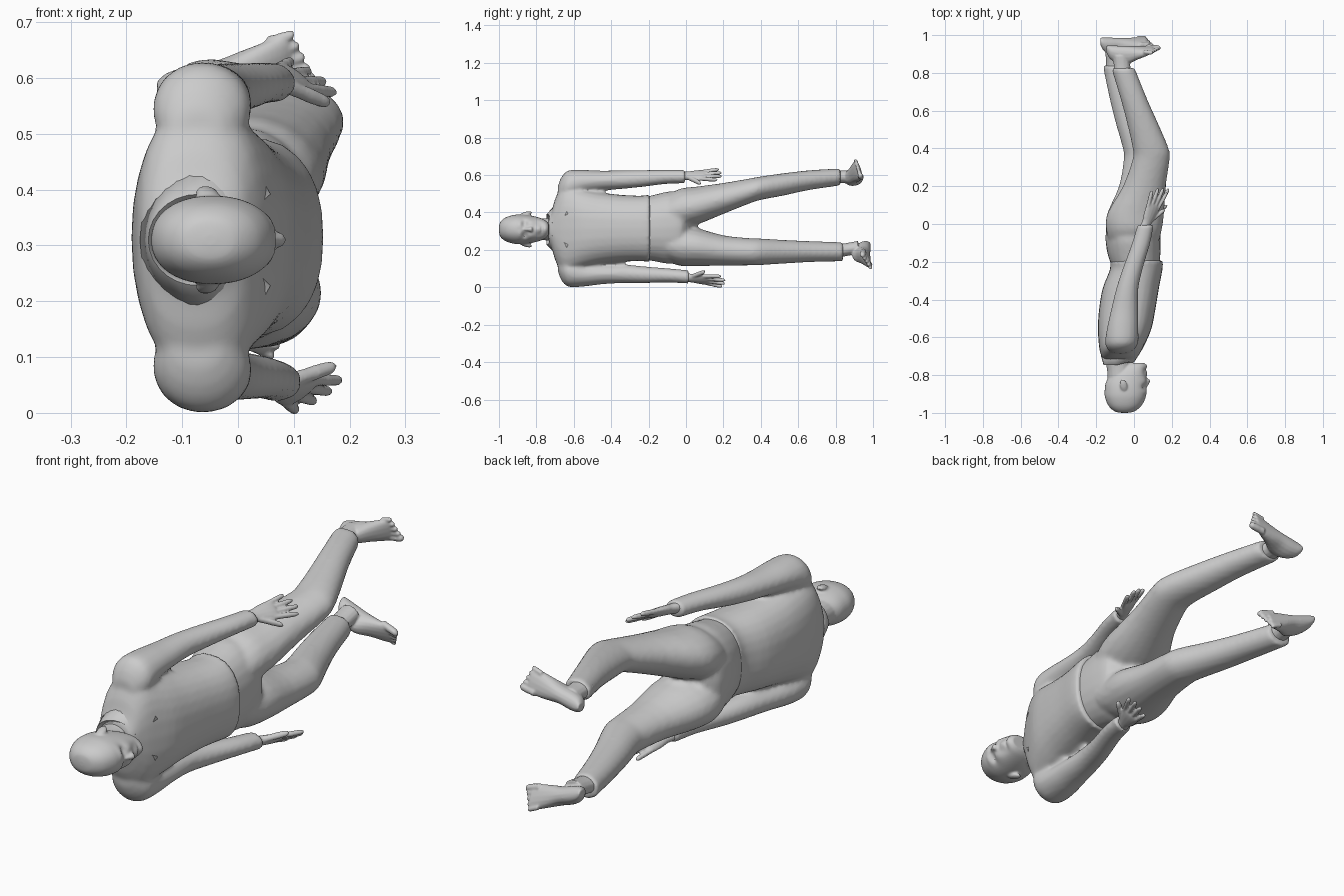
import bpy, bmesh, math
from mathutils import Vector as Vec

if "Cube" in bpy.data.objects:
    bpy.data.objects.remove(bpy.data.objects["Cube"])

X, Z = Vec((1, 0, 0)), Vec((0, 0, 1))
MID = 0.31  # body centre line height


def finish(name, bm, angle=50):
    bmesh.ops.recalc_face_normals(bm, faces=bm.faces)
    me = bpy.data.meshes.new(name)
    bm.to_mesh(me)
    bm.free()
    ob = bpy.data.objects.new(name, me)
    bpy.context.collection.objects.link(ob)
    bpy.ops.object.select_all(action='DESELECT')
    ob.select_set(True)
    bpy.context.view_layer.objects.active = ob
    bpy.ops.object.shade_smooth_by_angle(angle=math.radians(angle))
    return ob


def fuse(name, obs, voxel, rounds):
    """Weld overlapping parts into one soft surface."""
    bpy.ops.object.select_all(action='DESELECT')
    for o in obs:
        o.select_set(True)
    bpy.context.view_layer.objects.active = obs[0]
    bpy.ops.object.join()
    ob = bpy.context.object
    ob.name = name
    ob.modifiers.clear()
    m = ob.modifiers.new("weld", 'REMESH')
    m.mode, m.voxel_size, m.use_smooth_shade = 'VOXEL', voxel, True
    m = ob.modifiers.new("soften", 'SMOOTH')
    m.factor, m.iterations = .5, rounds


def smooth(rows, steps):
    """Catmull-Rom interpolation of section rows."""
    out = []
    for i in range(len(rows) - 1):
        p0, p1, p2 = rows[max(i - 1, 0)], rows[i], rows[i + 1]
        p3 = rows[min(i + 2, len(rows) - 1)]
        for s in range(steps):
            t = s / steps
            out.append([0.5 * (2 * b + (c - a) * t + (2 * a - 5 * b + 4 * c - d) * t * t
                        + (3 * b - a - 3 * c + d) * t ** 3) for a, b, c, d in zip(p0, p1, p2, p3)])
    return out + [list(rows[-1])]


def tube(name, rows, u=X, v=Z, n=20, e=1.0, steps=3, warp=None):
    """Loft rows of (x, y, z, half size along u, half size along v)."""
    bm = bmesh.new()
    rings = []
    for x, y, z, a, b in smooth(rows, steps):
        ring = []
        for k in range(n):
            t = 2 * math.pi * k / n
            c, s = math.cos(t), math.sin(t)
            c, s = math.copysign(abs(c) ** e, c), math.copysign(abs(s) ** e, s)
            p = Vec((x, y, z)) + u * (a * c) + v * (b * s)
            ring.append(bm.verts.new(warp(p) if warp else p))
        rings.append(ring)
    for r, q in zip(rings, rings[1:]):
        for k in range(n):
            bm.faces.new((r[k], r[(k + 1) % n], q[(k + 1) % n], q[k]))
    bm.faces.new(rings[0])
    bm.faces.new(rings[-1])
    return finish(name, bm)


def ball(name, loc, size, rot=(0, 0, 0)):
    bpy.ops.mesh.primitive_uv_sphere_add(segments=16, ring_count=10, radius=1, location=loc, rotation=rot)
    ob = bpy.context.object
    ob.name, ob.scale = name, size
    bpy.ops.object.shade_smooth()
    return ob


def digit(name, base, tip, r, u, v):
    """Finger or toe with a rounded tip."""
    base, tip = Vec(base), Vec(tip)
    rows = [(*base.lerp(tip, t), r * k, r * k) for t, k in
            ((0, 1), (.35, .95), (.5, 1), (.85, .9), (.95, .65), (1, .2))]
    return tube(name, rows, u, v, n=10, steps=1)


# trouser seat and legs
seat = tube("seat", [(.01, -.23, .315, .125, .165), (0, -.16, .317, .14, .18), (-.005, -.08, .32, .146, .194),
            (-.005, -.02, .325, .137, .17), (-.01, .02, .327, .09, .09)], n=24, e=.9)
up = tube("leg", [(0, -.1, .4, .13, .09), (.0, -.03, .42, .148, .108), (.01, .06, .437, .15, .102),
     (.055, .2, .475, .114, .083), (.09, .34, .515, .099, .067), (.088, .4, .53, .096, .063),
     (.05, .52, .55, .084, .06), (0, .66, .573, .071, .053), (-.058, .825, .59, .063, .046)])
lo = tube("leg", [(0, -.1, .23, .13, .09), (-.005, -.03, .222, .146, .108), (.005, .06, .215, .146, .102),
     (.03, .2, .197, .11, .081), (.04, .34, .19, .095, .073), (.032, .4, .19, .091, .071),
     (-.015, .53, .19, .081, .063), (-.06, .67, .191, .071, .056), (-.105, .84, .19, .061, .051)])
fuse("trousers", [seat, up, lo], .011, 5)


# feet with ankles and toes
def foot(name, heel, toe, w, leg_end, ankle):
    heel, toe, w = Vec(heel), Vec(toe), Vec(w).normalized()
    d = toe - heel
    h = Vec((0, -w.z, w.y)) * (1 if -w.z > 0 else -1)  # points to the sole
    rows = []
    for t, a, b in ((0, .014, .02), (.06, .03, .035), (.2, .038, .048), (.38, .038, .05),
                    (.55, .045, .036), (.72, .051, .024), (.82, .05, .016), (.87, .042, .01)):
        rows.append((*(heel + d * t - h * b), a, b))
    parts = [tube(name, rows, w, h, n=16, e=.9)]
    for i in range(5):
        r = (.016, .012, .0115, .011, .011)[i]
        off = w * (-.039 + .021 * i) - h * .013
        parts.append(digit("toe", heel + d * (.76 - .015 * i) + off,
                           heel + d * (1.02 - .035 * i) + off * 1.1, r, w, h))
    a, b = Vec(leg_end), Vec(ankle)
    parts.append(tube("ankle", [(*a, .05, .038), (*a.lerp(b, .5), .044, .035), (*b, .046, .036)], n=14))
    fuse(name, parts, .0045, 4)


foot("upper_foot", (-.145, .945, .585), (.135, .933, .642), (0, -.3, .95), (-.058, .78, .59), (-.068, .89, .592))
foot("lower_foot", (-.178, .985, .238), (.1, .975, .14), (0, .45, -.9), (-.1, .79, .19), (-.108, .92, .213))


# sleeves and hands, upper side then mirrored lower side
def side(p, low):
    x, y, z = p
    if not low:
        return (x, y, z)
    bump = .024 * math.exp(-((y + .3) / .22) ** 2)
    far = max(0, min(1, (y + .25) / .15))
    return (x + .01 * far, y + .02 * far, .625 - z + bump + .018 * far)


sleeves = []
for low in (False, True):
    pre = "lower_" if low else "upper_"
    arm = [(-.072, -.685, .5, .04, .04), (-.07, -.668, .52, .066, .066), (-.065, -.63, .542, .088, .083),
           (-.06, -.55, .563, .083, .065), (-.05, -.45, .57, .071, .054), (-.035, -.34, .576, .059, .05),
           (-.005, -.23, .582, .053, .045), (.035, -.11, .59, .049, .038), (.062, -.005, .592, .044, .036)]
    sleeves.append(tube("sleeve", [(*side(r[:3], low), r[3], r[4]) for r in arm], n=18))
    s = -1 if low else 1
    d = Vec((.38, .92, -.1 if low else .03)).normalized()
    w = Vec((.75, -.3, -.6 * s))               # across the palm, towards the thumb
    w = (w - d * w.dot(d)).normalized()
    nrm = w.cross(d).normalized()
    wrist = Vec(side((.06, -.01, .596), low))
    rows = [(*(wrist + d * t), a, b) for t, a, b in
            ((-.03, .029, .024), (.02, .028, .02), (.05, .036, .019), (.09, .043, .017), (.115, .042, .013), (.125, .036, .008))]
    parts = [tube("palm", rows, w, nrm, n=14)]
    for i in range(4):
        off = .031 - .021 * i
        length = (.207, .222, .212, .187)[i]
        parts.append(digit("finger", wrist + d * .1 + w * off, wrist + d * length + w * off * 1.5, .0112, w, nrm))
    parts.append(digit("thumb", wrist + d * .035 + w * .02, wrist + d * .12 + w * .075, .014, w, nrm))
    fuse(pre + "hand", parts, .0042, 3)

# shirt: body welded to the sleeves
body = tube("body", [(-.075, -.735, MID, .075, .065), (-.075, -.715, MID, .087, .11),
     (-.075, -.695, MID, .1, .175), (-.067, -.65, .312, .118, .24), (-.05, -.56, .314, .141, .216),
     (-.037, -.46, .315, .149, .193), (-.017, -.34, .315, .149, .179),
     (.012, -.24, .315, .139, .175), (.012, -.193, .315, .141, .182)], n=28, e=.85)
fuse("shirt", [body] + sleeves, .01, 5)


# head with modelled face
def face(p):
    q = p.copy()
    if p.x > 0:
        def g(y, z, sy, sz):
            return math.exp(-((p.y - y) / sy) ** 2 - ((abs(p.z - MID) - z) / sz) ** 2)
        q.x += (-.015 * g(-.862, .03, .014, .018) + .006 * g(-.888, .028, .012, .03)
                + .005 * g(-.83, .04, .02, .018) - .005 * g(-.785, .028, .02, .015)
                + .007 * g(-.752, 0, .012, .02) - .006 * g(-.771, 0, .006, .025)
                + .006 * g(-.796, 0, .006, .02) + .006 * g(-.783, 0, .006, .017))
    return q


head = tube("skull", [(-.05, -1, MID, .012, .01), (-.05, -.993, MID, .05, .039), (-.048, -.965, MID, .085, .063),
     (-.046, -.92, MID, .107, .077), (-.045, -.88, MID, .11, .079), (-.041, -.84, MID, .108, .075),
     (-.03, -.8, MID, .096, .067), (-.015, -.77, MID, .08, .057), (.0, -.748, MID, .062, .045),
     (.008, -.735, MID, .045, .03)], n=48, e=.92, steps=5, warp=face)
neck = tube("neck", [(-.07, -.83, MID, .07, .06), (-.075, -.78, MID, .067, .058), (-.08, -.73, MID, .069, .061),
     (-.075, -.68, MID, .075, .075)])
nose = tube("nose", [(.052, -.885, MID, .006, .007), (.058, -.862, MID, .013, .008), (.067, -.838, MID, .017, .012),
     (.068, -.826, MID, .017, .016), (.06, -.817, MID, .009, .012)], n=14)
ears = [ball("ear", (-.055, -.855, MID + s * .083), (.02, .034, .011), (s * .25, 0, .2)) for s in (-1, 1)]
fuse("head", [head, neck, nose] + ears, .005, 3)
for s in (-1, 1):
    ball("eye", (.036, -.862, MID + s * .03), (.012, .009, .014))

# folded collar, open at the front, with pointed lapels
bm = bmesh.new()
strip = []
N = 24
for k in range(N + 1):
    t = math.radians(25 + 310 * k / N)
    c, s = math.cos(t), math.sin(t)
    tip = max(0, 1 - min(k, N - k) / 6)
    strip.append([bm.verts.new(p) for p in (
        (-.072 + .078 * c, -.725 + .03 * tip, MID + .07 * s),
        (-.072 + .088 * c, -.743 + .03 * tip, MID + .082 * s),
        (-.06 + (.112 + .015 * tip) * c, -.695 + .065 * tip, MID + (.132 + .06 * tip) * s))])
for a, b in zip(strip, strip[1:]):
    for j in (0, 1):
        bm.faces.new((a[j], b[j], b[j + 1], a[j + 1]))
collar = finish("collar", bm, 35)
mod = collar.modifiers.new("thickness", 'SOLIDIFY')
mod.thickness, mod.offset = .008, 0
